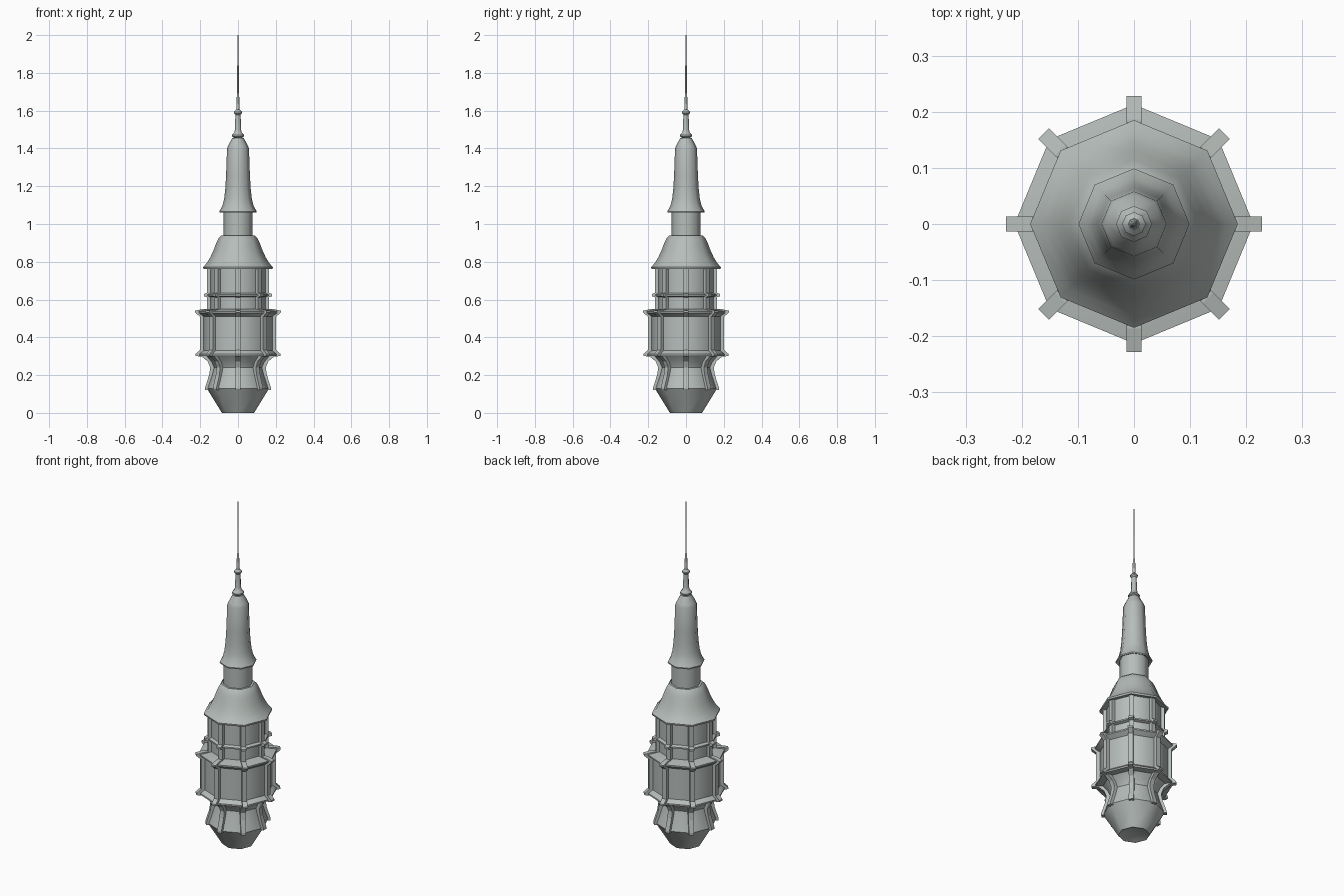
import bpy, bmesh, math
from mathutils import Matrix

old = bpy.data.objects.get("Cube")
if old:
    bpy.data.objects.remove(old, do_unlink=True)

SIDES = 8

stone = bpy.data.materials.new("pale_grey_green")
stone.use_nodes = True
COLOUR = (0.47, 0.51, 0.49, 1)
stone.diffuse_color = COLOUR
stone.node_tree.nodes["Principled BSDF"].inputs["Base Color"].default_value = COLOUR


def finish(name, bm):
    bmesh.ops.recalc_face_normals(bm, faces=bm.faces[:])
    mesh = bpy.data.meshes.new(name)
    bm.to_mesh(mesh)
    bm.free()
    mesh.materials.append(stone)
    obj = bpy.data.objects.new(name, mesh)
    bpy.context.collection.objects.link(obj)
    return obj


def turned(name, profile):
    """Octagonal lathe of (radius, height); upright edges smooth, hard rims sharp."""
    bm = bmesh.new()
    rings = []
    for r, z in profile:
        if r == 0:
            rings.append([bm.verts.new((0, 0, z))] * SIDES)
        else:
            rings.append([bm.verts.new((r * math.cos(i * math.tau / SIDES),
                                        r * math.sin(i * math.tau / SIDES), z))
                          for i in range(SIDES)])
    for low, high in zip(rings, rings[1:]):
        for i in range(SIDES):
            j = (i + 1) % SIDES
            corners = dict.fromkeys((low[i], low[j], high[j], high[i]))
            bm.faces.new(list(corners)).smooth = True
    bmesh.ops.recalc_face_normals(bm, faces=bm.faces[:])
    for e in bm.edges:
        flat = abs(e.verts[0].co.z - e.verts[1].co.z) < 1e-5
        if flat and len(e.link_faces) == 2 and e.calc_face_angle() > math.radians(28):
            e.smooth = False
    return finish(name, bm)


def ribs(name, outline, width=0.027):
    """Extrudes a (radius, height) outline and repeats it at every corner."""
    bm = bmesh.new()
    for k in range(SIDES):
        face = bm.faces.new([bm.verts.new((r, -width / 2, z)) for r, z in outline])
        ext = bmesh.ops.extrude_face_region(bm, geom=[face])["geom"]
        top = [v for v in ext if isinstance(v, bmesh.types.BMVert)]
        bmesh.ops.translate(bm, verts=top, vec=(0, width, 0))
        bmesh.ops.rotate(bm, verts=list(set(face.verts) | set(top)),
                         matrix=Matrix.Rotation(k * math.tau / SIDES, 3, 'Z'))
    return finish(name, bm)


# Tapered foot with a shallow hollow, flaring up to the lower ledge
turned("lower_body", [
    (0, 0.03), (0.085, 0), (0.165, 0.13), (0.142, 0.2), (0.132, 0.24),
    (0.145, 0.27), (0.17, 0.3), (0.21, 0.302), (0.21, 0.311), (0.187, 0.33), (0, 0.33)])

# Wide middle storey with its upper ledge
turned("middle_body", [
    (0, 0.325), (0.187, 0.325), (0.187, 0.51), (0.213, 0.53), (0.213, 0.538),
    (0.15, 0.55), (0, 0.55)])

# Narrow upper storey with a thin band
turned("upper_body", [
    (0, 0.545), (0.15, 0.545), (0.15, 0.613), (0.167, 0.619), (0.167, 0.627),
    (0.15, 0.634), (0.15, 0.77), (0, 0.77)])

# Ribs following the storeys at each corner
ribs("lower_ribs", [
    (0.13, 0.122), (0.174, 0.122), (0.174, 0.135), (0.153, 0.2), (0.147, 0.24),
    (0.16, 0.272), (0.19, 0.297), (0.226, 0.302), (0.226, 0.311), (0.2, 0.335),
    (0.12, 0.335), (0.11, 0.24)])
ribs("middle_ribs", [
    (0.16, 0.325), (0.202, 0.325), (0.202, 0.51), (0.228, 0.532), (0.228, 0.541),
    (0.186, 0.55), (0.14, 0.55)])
ribs("upper_ribs", [
    (0.13, 0.545), (0.163, 0.545), (0.163, 0.612), (0.181, 0.618), (0.181, 0.629),
    (0.163, 0.636), (0.163, 0.77), (0.13, 0.77)])

# Bell-shaped roof
turned("main_roof", [
    (0, 0.77), (0.15, 0.77), (0.183, 0.762), (0.185, 0.772), (0.165, 0.793),
    (0.146, 0.825), (0.13, 0.86), (0.115, 0.9), (0.101, 0.928), (0.09, 0.938), (0, 0.938)])

# Neck and the tall upper roof
turned("neck", [(0, 0.93), (0.078, 0.93), (0.078, 1.07), (0, 1.07)])
turned("spire_roof", [
    (0, 1.07), (0.078, 1.07), (0.098, 1.06), (0.099, 1.067), (0.083, 1.095),
    (0.073, 1.135), (0.067, 1.19), (0.063, 1.26), (0.058, 1.4), (0.052, 1.415),
    (0.03, 1.456), (0, 1.456)])

# Finial and stepped needle
turned("finial", [
    (0, 1.45), (0.02, 1.455), (0.032, 1.464), (0.032, 1.471), (0.02, 1.485),
    (0.016, 1.5), (0.014, 1.578), (0.021, 1.586), (0.021, 1.594),
    (0.01, 1.605), (0, 1.605)])
turned("needle", [
    (0, 1.6), (0.009, 1.6), (0.006, 1.69), (0.004, 1.695), (0.004, 1.84),
    (0.002, 1.845), (0.002, 2.0), (0, 2.0)])
